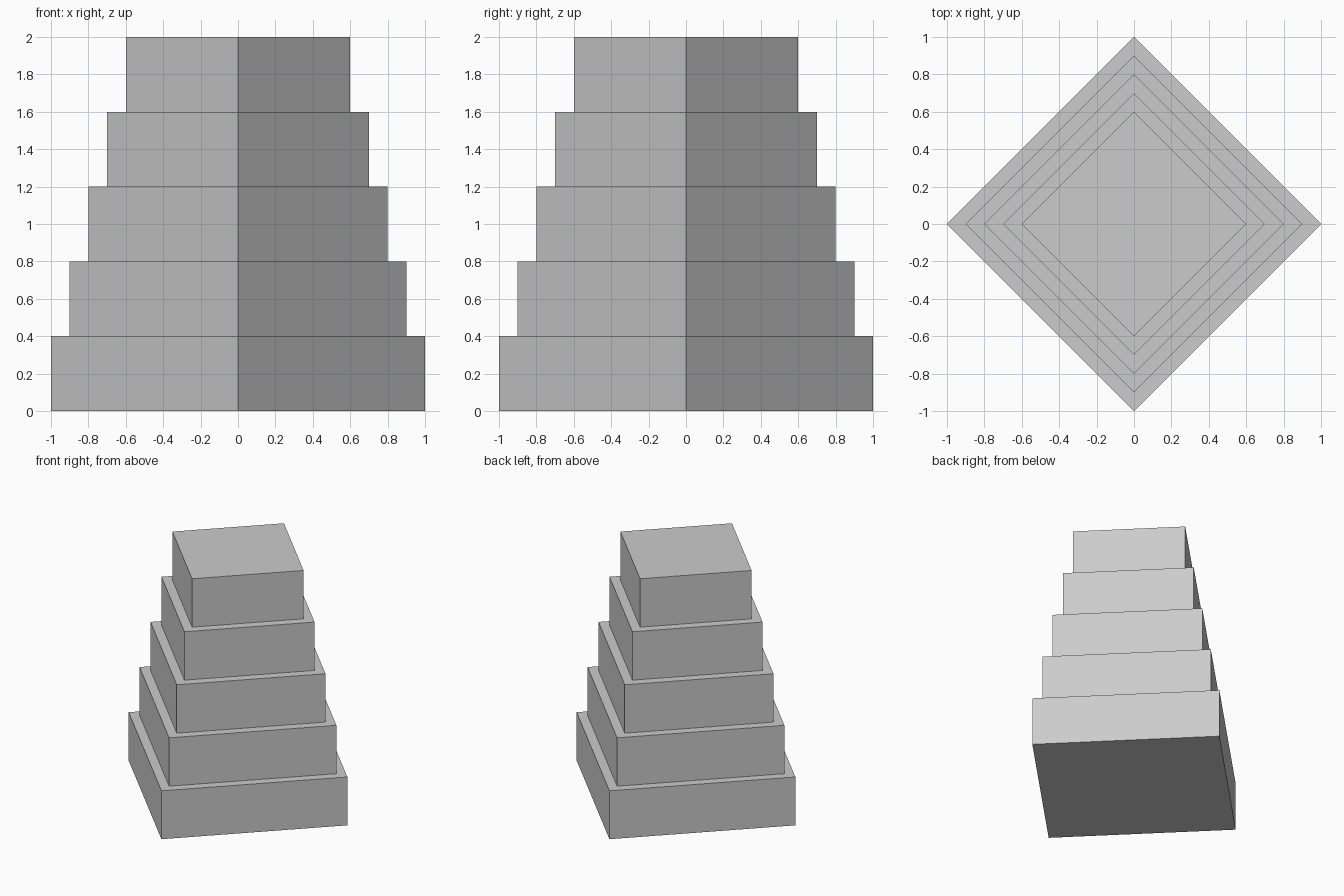
import bpy

if "Cube" in bpy.data.objects:
    bpy.data.objects.remove(bpy.data.objects["Cube"])

TIERS = 5
HEIGHT = 0.4


def add_tier(index):
    # Four-sided prism with its corners on the x and y axes
    bpy.ops.mesh.primitive_cylinder_add(
        vertices=4,
        radius=1.0 - 0.1 * index,
        depth=HEIGHT,
        location=(0, 0, HEIGHT * (index + 0.5)),
    )
    bpy.context.object.name = f"tier_{index + 1}"


# Stepped tower, each tier smaller than the one below
for i in range(TIERS):
    add_tier(i)
